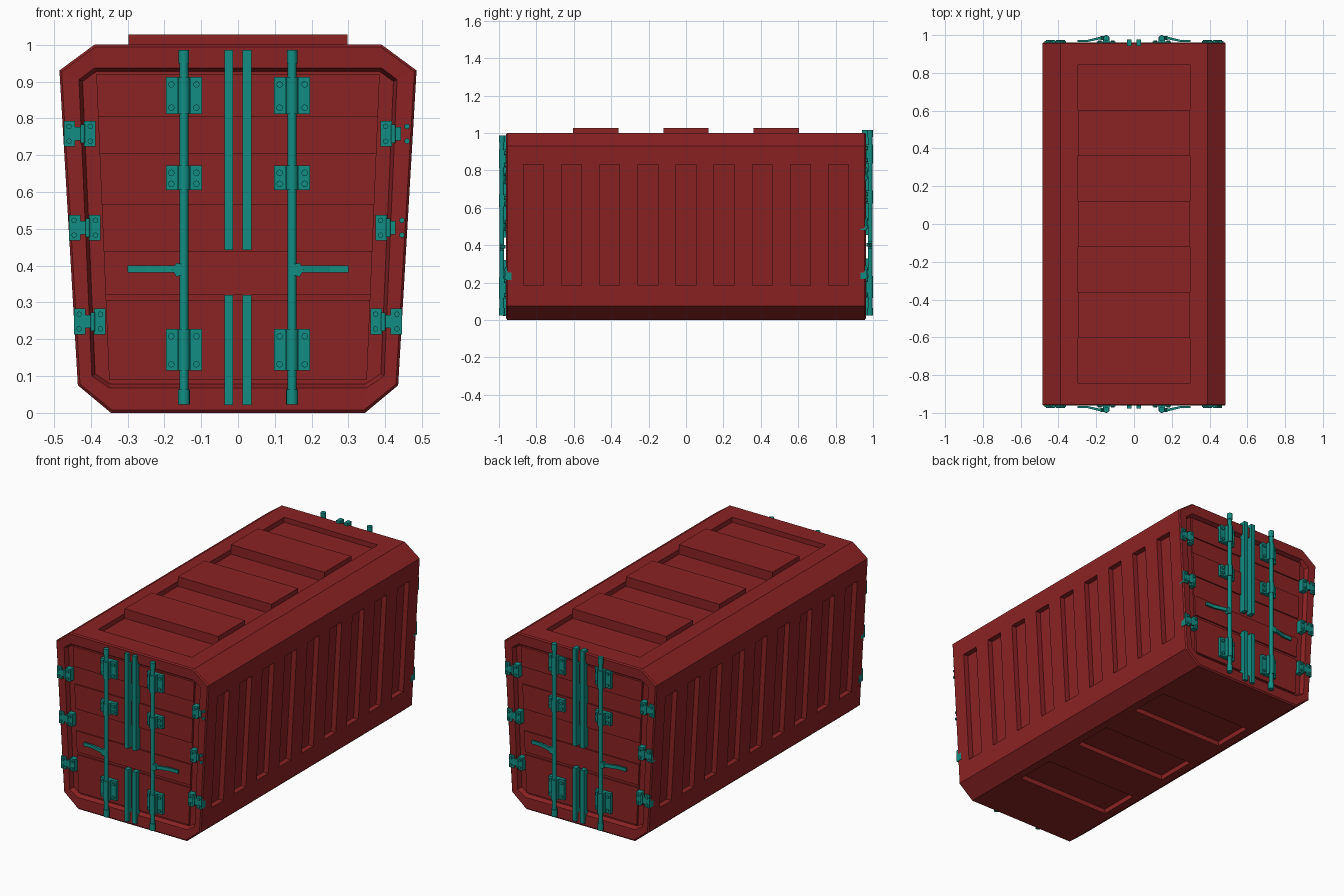
import bpy
import bmesh
import math
from mathutils import Matrix, Vector

cube = bpy.data.objects.get("Cube")
if cube:
    bpy.data.objects.remove(cube, do_unlink=True)


def material(name, rgb):
    mat = bpy.data.materials.new(name)
    mat.use_nodes = True
    color = (*rgb, 1.0)
    mat.diffuse_color = color
    mat.node_tree.nodes["Principled BSDF"].inputs["Base Color"].default_value = color
    return mat


RED = material("dark red paint", (0.26, 0.016, 0.017))
TEAL = material("teal metal", (0.006, 0.27, 0.23))


def loft(bm, loops):
    """Closed solid through a list of equally long point loops."""
    rings = [[bm.verts.new(p) for p in loop] for loop in loops]
    count = len(rings[0])
    for a, b in zip(rings, rings[1:]):
        for i in range(count):
            j = (i + 1) % count
            bm.faces.new((a[i], a[j], b[j], b[i]))
    bm.faces.new(rings[0])
    bm.faces.new(rings[-1])


def prism(bm, outline, y0, y1):
    """Outline in x and z, extruded along y."""
    loft(bm, [[(x, y, z) for x, z in outline] for y in (y0, y1)])


def box(bm, x0, x1, y0, y1, z0, z1):
    prism(bm, [(x0, z0), (x1, z0), (x1, z1), (x0, z1)], y0, y1)


def cylinder(bm, center, radius, depth, axis="Z", sides=16):
    turn = Matrix.Rotation(math.pi / 2, 4, "X") if axis == "Y" else Matrix()
    bmesh.ops.create_cone(bm, cap_ends=True, segments=sides, radius1=radius, radius2=radius,
                          depth=depth, matrix=Matrix.Translation(Vector(center)) @ turn)


def finish(name, bm, mat, transform=None, smooth=False):
    if transform:
        bm.transform(transform)
    bmesh.ops.recalc_face_normals(bm, faces=bm.faces[:])
    mesh = bpy.data.meshes.new(name)
    bm.to_mesh(mesh)
    bm.free()
    mesh.materials.append(mat)
    obj = bpy.data.objects.new(name, mesh)
    bpy.context.collection.objects.link(obj)
    bpy.ops.object.select_all(action="DESELECT")
    obj.select_set(True)
    bpy.context.view_layer.objects.active = obj
    if smooth:
        bpy.ops.object.shade_smooth_by_angle(angle=math.radians(35))
    return obj


def octagon(half):
    """Mirror a right-hand outline, listed bottom to top."""
    return half + [(-x, z) for x, z in reversed(half)]


# Container shell with framed, recessed ends
hull = octagon([(0.345, 0.0), (0.435, 0.075), (0.485, 0.93), (0.39, 1.0)])
rim = octagon([(0.342, 0.008), (0.429, 0.078), (0.479, 0.927), (0.388, 0.994)])
opening = octagon([(0.35, 0.068), (0.397, 0.1), (0.432, 0.905), (0.39, 0.937)])
floor = octagon([(0.345, 0.078), (0.388, 0.106), (0.422, 0.9), (0.385, 0.927)])
half_body = [(0.935, floor), (0.96, opening), (0.962, rim), (0.955, hull)]
sections = [(-y, s) for y, s in half_body] + half_body[::-1]
bm = bmesh.new()
loft(bm, [[(x, y, z) for x, z in s] for y, s in sections])
body = finish("container_shell", bm, RED)

# Recesses in the sides, roof and underside
bm = bmesh.new()
for side in (-1, 1):
    for i in range(-4, 5):
        y = 0.204 * i
        groove = [(0.411, 0.185), (0.52, 0.185), (0.52, 0.83), (0.449, 0.83)]
        prism(bm, [(side * x, z) for x, z in groove], y - 0.053, y + 0.053)
for i in range(4):
    y = -0.723 + 0.482 * i
    box(bm, -0.297, 0.297, y - 0.12, y + 0.12, 0.972, 1.1)
for y in (-0.48, 0, 0.48):
    box(bm, -0.297, 0.297, y - 0.12, y + 0.12, -0.1, 0.028)
cutter = finish("recess_cutter", bm, RED)
cutter.hide_render = True
cut = body.modifiers.new("recesses", "BOOLEAN")
cut.operation = "DIFFERENCE"
cut.solver = "EXACT"
cut.object = cutter
bpy.context.view_layer.objects.active = body
bpy.ops.object.modifier_apply(modifier=cut.name)
bpy.data.objects.remove(cutter, do_unlink=True)

# Raised roof panels
bm = bmesh.new()
for y in (-0.482, 0, 0.482):
    box(bm, -0.297, 0.297, y - 0.121, y + 0.121, 0.96, 1.027)
finish("roof_panels", bm, RED)


def door_half_width(z):
    return 0.35 + 0.042 * (z - 0.09)


def build_end(label, place, place_hardware, flush_hinges):
    # Door made of stepped horizontal bands
    bm = bmesh.new()
    levels = [0.09, 0.305, 0.32, 0.44, 0.565, 0.705, 0.805, 0.92]
    for i, (low, high) in enumerate(zip(levels, levels[1:])):
        a, b = door_half_width(low), door_half_width(high)
        front = -0.947 if i % 2 == 0 else -0.94
        prism(bm, [(-a, low), (a, low), (b, high), (-b, high)], front, -0.93)
    finish(label + "_door_panels", bm, RED, place)

    # Vertical locking rods with thicker ends
    bm = bmesh.new()
    for x in (-0.147, 0.147):
        cylinder(bm, (x, -0.984, 0.505), 0.012, 0.94)
        cylinder(bm, (x, -0.984, 0.967), 0.0145, 0.036)
        cylinder(bm, (x, -0.984, 0.043), 0.016, 0.04)
    finish(label + "_lock_rods", bm, TEAL, place_hardware, True)

    # Rod brackets with sleeves and bolts
    bm = bmesh.new()
    for x in (-0.147, 0.147):
        for low, high in ((0.115, 0.228), (0.605, 0.672), (0.812, 0.912)):
            box(bm, x - 0.049, x + 0.049, -0.966, -0.93, low, high)
            box(bm, x - 0.018, x + 0.018, -0.99, -0.96, low, high)
            cylinder(bm, (x, -0.984, (low + high) / 2), 0.016, high - low)
            for dx in (-0.034, 0.034):
                for z in (low + 0.017, high - 0.02):
                    cylinder(bm, (x + dx, -0.966, z), 0.009, 0.012, "Y", 8)
    finish(label + "_rod_brackets", bm, TEAL, place_hardware, True)

    # Handles angled back toward the doors
    bm = bmesh.new()
    for side in (-1, 1):
        bar = [(0.15, -0.994), (0.17, -0.994), (0.25, -0.974), (0.3, -0.974),
               (0.3, -0.964), (0.245, -0.964), (0.168, -0.98), (0.15, -0.98)]
        loft(bm, [[(side * x, y, z) for x, y in bar] for z in (0.381, 0.4)])
        lug = [(0.147, 0.375), (0.168, 0.37), (0.178, 0.39), (0.168, 0.407), (0.147, 0.403)]
        prism(bm, [(side * x, z) for x, z in lug], -0.996, -0.974)
    finish(label + "_door_handles", bm, TEAL, place_hardware)

    # Center seal strips, broken at handle height
    bm = bmesh.new()
    for x in (-0.025, 0.024):
        for low, high in ((0.022, 0.32), (0.442, 0.985)):
            box(bm, x - 0.012, x + 0.012, -0.978, -0.942, low, high)
    finish(label + "_seal_strips", bm, TEAL, place_hardware)

    # Hinges with two leaves, a knuckle and bolts
    bm = bmesh.new()
    for side in (-1, 1):
        for z in (0.248, 0.503, 0.758):
            c = 0.4025 + 0.054 * (z - 0.248)
            flush = flush_hinges and side > 0 and z > 0.3
            spans = [(-0.043, -0.012, 0.035), (-0.012, 0.012, 0.018)]
            if not flush:
                spans.append((0.012, 0.043, 0.035))
            for a, b, h in spans:
                box(bm, side * (c + a), side * (c + b), -0.968, -0.932, z - h, z + h)
            cylinder(bm, (side * (c - 0.008), -0.968, z), 0.006, 0.05)
            for dx in (-0.029, 0.029):
                for dz in (-0.02, 0.02):
                    cylinder(bm, (side * (c + dx), -0.968, z + dz), 0.0075, 0.014, "Y", 8)
    finish(label + "_hinges", bm, TEAL, place_hardware, True)


turn = Matrix.Rotation(math.pi, 4, "Z")
build_end("front", Matrix(), Matrix(), True)
build_end("back", turn, turn @ Matrix.Diagonal((1, 1, 1.03, 1)), False)
